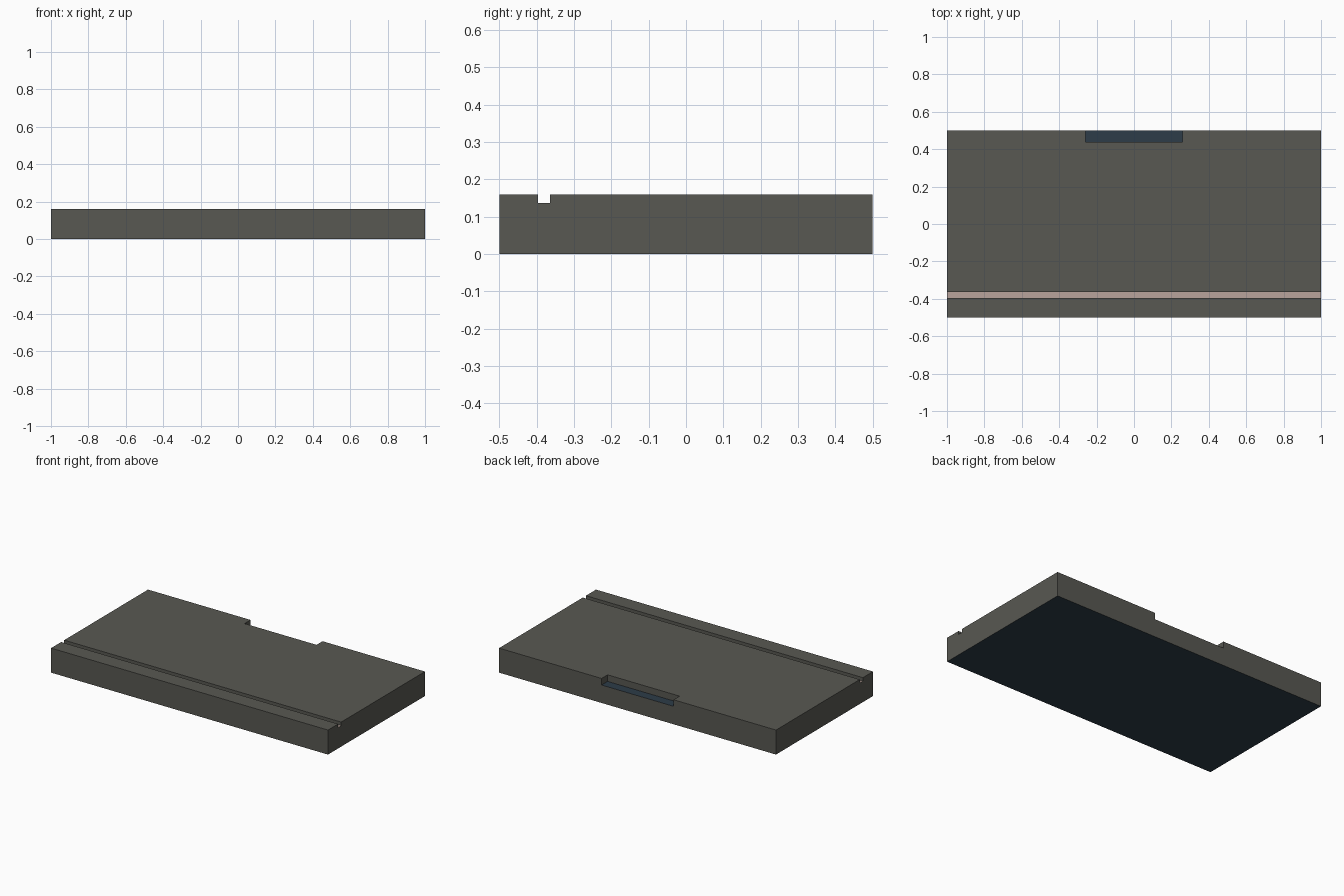
import bpy, bmesh

if "Cube" in bpy.data.objects:
    bpy.data.objects.remove(bpy.data.objects["Cube"])

def mat(name, rgb):
    m = bpy.data.materials.new(name)
    lin = [(c / 255 / 12.92) if c < 11 else ((c / 255 + 0.055) / 1.055) ** 2.4 for c in rgb]
    m.diffuse_color = (*lin, 1)
    m.use_nodes = True
    m.node_tree.nodes["Principled BSDF"].inputs["Base Color"].default_value = m.diffuse_color
    return m

grey = mat("slab grey", (88, 88, 82))
navy = mat("dark blue", (45, 60, 72))
pink = mat("dusty pink", (184, 164, 156))

# Slab layout: grid columns in x, rows in y, each cell with its own top height
H, GROOVE, NOTCH = 0.16, 0.137, 0.117
xs = [-1, -0.26, 0.26, 1]
ys = [-0.5, -0.396, -0.364, 0.438, 0.5]

def height(i, j):
    if not (0 <= i < 3 and 0 <= j < 4):
        return 0
    if j == 1:
        return GROOVE
    return NOTCH if (i, j) == (1, 3) else H

bm = bmesh.new()

def quad(pts, index=0):
    bm.faces.new([bm.verts.new(p) for p in pts]).material_index = index

for i in range(3):
    for j in range(4):
        x0, x1, y0, y1 = xs[i], xs[i + 1], ys[j], ys[j + 1]
        h = height(i, j)
        # top: pink in the groove, blue in the notch; underside: blue
        quad([(x0, y0, h), (x1, y0, h), (x1, y1, h), (x0, y1, h)],
             {GROOVE: 2, NOTCH: 1}.get(h, 0))
        quad([(x0, y1, 0), (x1, y1, 0), (x1, y0, 0), (x0, y0, 0)], 1)
        # walls down to any lower neighbour
        for di, dj, a, b in ((0, -1, (x0, y0), (x1, y0)), (1, 0, (x1, y0), (x1, y1)),
                             (0, 1, (x1, y1), (x0, y1)), (-1, 0, (x0, y1), (x0, y0))):
            n = height(i + di, j + dj)
            if n < h:
                quad([(*a, n), (*b, n), (*b, h), (*a, h)])

# Merge the cells into clean flat faces
bmesh.ops.remove_doubles(bm, verts=bm.verts, dist=1e-5)
bmesh.ops.dissolve_limit(bm, angle_limit=0.01, verts=bm.verts, edges=bm.edges,
                         delimit={'MATERIAL'})
me = bpy.data.meshes.new("slab")
bm.to_mesh(me)
bm.free()
for m in (grey, navy, pink):
    me.materials.append(m)
ob = bpy.data.objects.new("slab", me)
bpy.context.collection.objects.link(ob)
